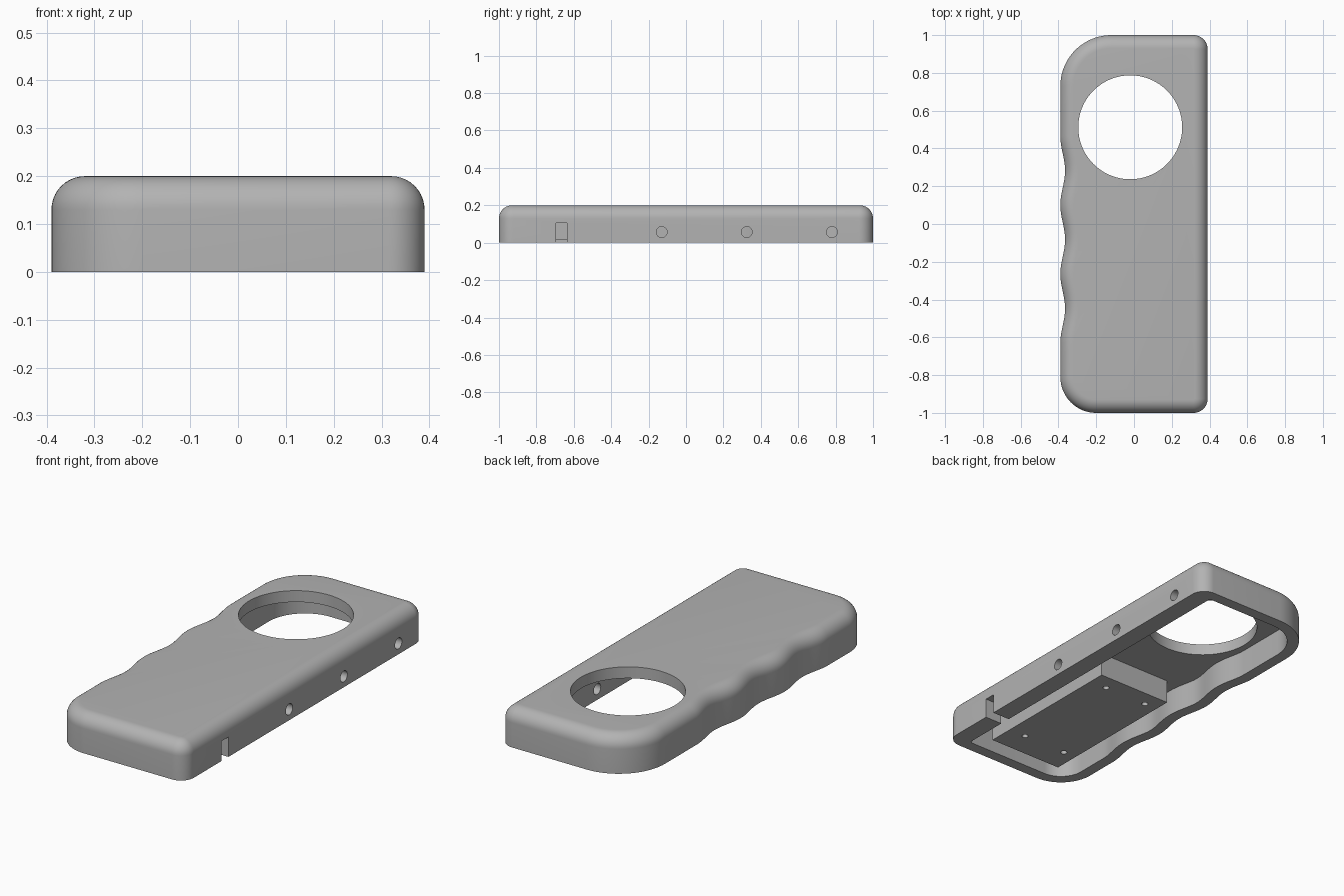
import bpy, bmesh
from math import pi, sin, cos
from mathutils import Matrix, Vector

cube = bpy.data.objects.get("Cube")
if cube:
    bpy.data.objects.remove(cube)

grey = bpy.data.materials.new("plain_grey")
grey.use_nodes = True
GREY = (0.45, 0.45, 0.45, 1)
grey.diffuse_color = GREY
grey.node_tree.nodes["Principled BSDF"].inputs["Base Color"].default_value = GREY

HEIGHT, FILLET, CEILING = 0.2, 0.07, 0.14
HALF_X, HALF_Y = 0.39, 1.0
WALL = 0.06


def make_object(name, bm):
    bmesh.ops.recalc_face_normals(bm, faces=bm.faces)
    mesh = bpy.data.meshes.new(name)
    bm.to_mesh(mesh)
    bm.free()
    mesh.materials.append(grey)
    obj = bpy.data.objects.new(name, mesh)
    bpy.context.collection.objects.link(obj)
    return obj


def outline(inset, right=HALF_X):
    """Plan outline, counter-clockwise, with a finger-grip wave on the -x side."""
    pts = []

    def corner(sx, sy, radius, start, steps):
        edge = right if sx > 0 else HALF_X
        cx, cy = sx * (edge - radius), sy * (HALF_Y - radius)
        for i in range(steps + 1):
            a = start + pi / 2 * i / steps
            r = radius - inset
            pts.append((cx + r * cos(a), cy + r * sin(a)))

    corner(1, -1, 0.075, -pi / 2, 10)
    corner(1, 1, 0.075, 0, 10)
    corner(-1, 1, 0.27, pi / 2, 20)
    top, period, depth, steps = 0.465, 0.365, 0.0125, 60
    for i in range(steps + 1):
        t = 3 * i / steps
        phase = 2 * pi * t
        slope = depth * 2 * pi / period * sin(phase)
        normal = Vector((1, slope)).normalized() * inset
        pts.append((-HALF_X + depth * (1 - cos(phase)) + normal.x,
                    top - period * t + normal.y))
    corner(-1, -1, 0.19, pi, 16)
    return pts


def loft(name, layers):
    """Skin a stack of (outline, z) layers and cap both ends."""
    bm = bmesh.new()
    rings = [[bm.verts.new((x, y, z)) for x, y in pts] for pts, z in layers]
    for low, high in zip(rings, rings[1:]):
        for i in range(len(low)):
            j = (i + 1) % len(low)
            bm.faces.new((low[i], low[j], high[j], high[i]))
    bm.faces.new(rings[0][::-1])
    bm.faces.new(rings[-1])
    return make_object(name, bm)


def box(name, lo, hi):
    bm = bmesh.new()
    lo, hi = Vector(lo), Vector(hi)
    bmesh.ops.create_cube(bm, size=1, matrix=Matrix.Translation((lo + hi) / 2)
                          @ Matrix.Diagonal((*(hi - lo), 1)))
    return make_object(name, bm)


def cylinder(name, centre, radius, length, sides, along_x=False):
    bm = bmesh.new()
    turn = Matrix.Rotation(pi / 2 if along_x else 0, 4, "Y")
    bmesh.ops.create_cone(bm, cap_ends=True, segments=sides, radius1=radius,
                          radius2=radius, depth=length,
                          matrix=Matrix.Translation(centre) @ turn)
    return make_object(name, bm)


def carve(obj, cutters):
    """Subtract the cutters, bake the result and remove the cutters."""
    for c in cutters:
        c.hide_render = True
        mod = obj.modifiers.new("cut", "BOOLEAN")
        mod.operation, mod.solver, mod.object = "DIFFERENCE", "EXACT", c
    deps = bpy.context.evaluated_depsgraph_get()
    mesh = bpy.data.meshes.new_from_object(obj.evaluated_get(deps))
    obj.modifiers.clear()
    obj.data = mesh
    for c in cutters:
        bpy.data.objects.remove(c)
    bpy.ops.object.select_all(action="DESELECT")
    obj.select_set(True)
    bpy.context.view_layer.objects.active = obj
    bpy.ops.object.shade_smooth_by_angle(angle=pi / 6)


# Outer shell with a rounded top edge
layers = [(outline(0), 0)]
for i in range(11):
    a = pi / 2 * i / 10
    layers.append((outline(FILLET * (1 - cos(a))), HEIGHT - FILLET + FILLET * sin(a)))
shell = loft("shell", layers)

# Hollow underside (thicker wall on +x), round window, side holes, cable slot
inner = outline(WALL, HALF_X - 0.04)
cutters = [
    loft("cavity_cutter", [(inner, -0.1), (inner, CEILING)]),
    cylinder("window_cutter", (-0.02, 0.512, 0.2), 0.275, 0.3, 96),
    box("slot_cutter", (0.2, -0.695, -0.1), (0.5, -0.637, 0.105)),
]
for y in (-0.13, 0.325, 0.78):
    cutters.append(cylinder("side_hole_cutter", (0.35, y, 0.057), 0.029, 0.3, 32, True))
carve(shell, cutters)

# Mounting block inside, with four screw holes
block = box("mounting_block", (-0.23, -0.87, 0.015), (0.2, -0.015, CEILING + 0.01))
carve(block, [cylinder("screw_cutter", (x, y, 0.0), 0.016, 0.2, 24)
              for x in (-0.155, 0.1) for y in (-0.735, -0.1)])
